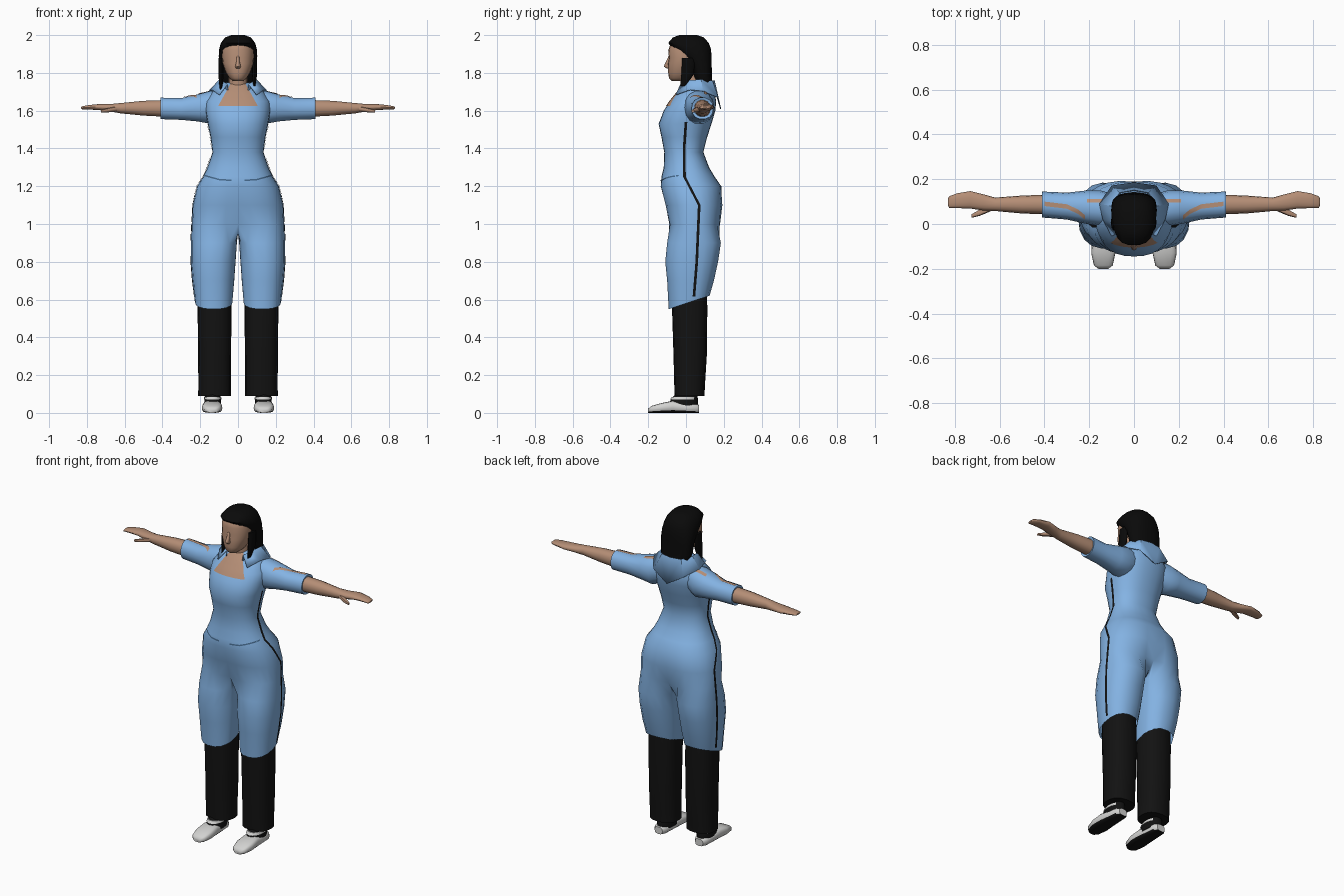
import bpy, bmesh
from math import sin, cos, radians, copysign
from mathutils import Vector
from mathutils.bvhtree import BVHTree

if "Cube" in bpy.data.objects:
    bpy.data.objects.remove(bpy.data.objects["Cube"])


def material(name, rgb):
    m = bpy.data.materials.new(name)
    m.use_nodes = True
    m.diffuse_color = (*rgb, 1)
    bsdf = m.node_tree.nodes["Principled BSDF"]
    bsdf.inputs["Base Color"].default_value = (*rgb, 1)
    bsdf.inputs["Roughness"].default_value = 0.8
    return m


BLUE = material("sky blue cloth", (0.23, 0.45, 0.77))
SEAM = material("dark blue seam", (0.06, 0.14, 0.26))
SKIN = material("skin", (0.46, 0.27, 0.18))
BLACK = material("black cloth", (0.006, 0.006, 0.006))
HAIR = material("black hair", (0.003, 0.003, 0.003))
WHITE = material("shoe white", (0.65, 0.65, 0.64))


def finish(name, bm, mats, mirror=False, angle=50):
    """Turn a bmesh into a shaded object, optionally mirrored across x."""
    bmesh.ops.recalc_face_normals(bm, faces=bm.faces[:])
    me = bpy.data.meshes.new(name)
    bm.to_mesh(me)
    bm.free()
    for m in mats:
        me.materials.append(m)
    me.shade_smooth()
    me.set_sharp_from_angle(angle=radians(angle))
    ob = bpy.data.objects.new(name, me)
    bpy.context.collection.objects.link(ob)
    if mirror:
        mod = ob.modifiers.new("mirror", "MIRROR")
        mod.use_clip = True
        mod.merge_threshold = 0.0005
    return ob


def power(v, p):
    return copysign(abs(v) ** (2 / p), v)


def ring(center, u, v, n=16, p=2.2):
    """Superellipse section spanned by two radius vectors."""
    c, u, v = Vector(center), Vector(u), Vector(v)
    angles = [radians(360 * i / n) for i in range(n)]
    return [c + u * power(cos(a), p) + v * power(sin(a), p) for a in angles]


def skin_rings(rings, caps=True):
    bm = bmesh.new()
    rows = [[bm.verts.new(p) for p in r] for r in rings]
    n = len(rows[0])
    for a, b in zip(rows, rows[1:]):
        for i in range(n):
            j = (i + 1) % n
            bm.faces.new((a[i], a[j], b[j], b[i]))
    if caps:
        bm.faces.new(rows[0])
        bm.faces.new(rows[-1])
    return bm


def upright(name, sections, mat, mirror=False, cx=0, n=16, p=2.2):
    """Stack of sections: z, half width, front y, back y."""
    rings = [ring((cx, (f + b) / 2, z), (w, 0, 0), (0, (b - f) / 2, 0), n, p)
             for z, w, f, b in sections]
    return finish(name, skin_rings(rings), [mat], mirror)


def limb(name, sections, mat, n=14):
    """Sections along x: x, centre y, centre z, radius y, radius z."""
    rings = [ring((x, y, z), (0, ry, 0), (0, 0, rz), n) for x, y, z, ry, rz in sections]
    return finish(name, skin_rings(rings), [mat], True)


# Jumpsuit: half torso running into one leg, mirrored
OUT, INN = 14, 7
torso = [(1.75, .06, .0, .13, 0), (1.70, .135, -.045, .15, 0), (1.65, .17, -.085, .16, 0),
         (1.6, .172, -.118, .155, 0), (1.53, .16, -.145, .135, 0), (1.46, .146, -.13, .112, 0),
         (1.38, .135, -.115, .092, 0), (1.3, .162, -.118, .122, 0), (1.25, .185, -.13, .152, 0),
         (1.2, .217, -.137, .19, .02), (1.1, .24, -.115, .2, .07), (1.0, .245, -.1, .192, .15)]
legs = [(.9, .006, .25, -.1, .185), (.8, .013, .25, -.11, .17),
        (.7, .02, .242, -.1, .148), (.585, .03, .228, -.092, .125)]
rings = []
for z, w, f, b, dent in torso:
    mid, ry, row = (f + b) / 2, (b - f) / 2, []
    for i in range(OUT + 1):
        a = radians(-90 + 180 * i / OUT)
        x = w * power(max(cos(a), 0), 2.3) if 0 < i < OUT else 0
        y = mid + ry * power(sin(a), 2.3) * (1 - dent * (1 - x / w) ** 3)
        row.append(Vector((x, y, z)))
    front, back = row[0], row[-1]
    drop = Vector((0, 0, -.05 if z == 1.0 else 0))
    row += [back.lerp(front, k / (INN + 1)) + drop for k in range(1, INN + 1)]
    rings.append(row)
for z, x0, x1, f, b in legs:
    row = []
    for i in range(OUT + 1 + INN):
        a = -150 + 300 * i / OUT if i <= OUT else 150 + 60 * (i - OUT) / (INN + 1)
        x = (x0 + x1) / 2 + (x1 - x0) / 2 * power(cos(radians(a)), 2.3)
        y = (f + b) / 2 + (b - f) / 2 * power(sin(radians(a)), 2.3)
        tilt = .33 * (y - .017) if z < .6 else 0
        row.append(Vector((x, y, z + tilt)))
    rings.append(row)
bm = skin_rings(rings, caps=False)
bm.verts.ensure_lookup_table()
bm.faces.new(bm.verts[:OUT + 1])
flat = [fc for fc in bm.faces if all(abs(v.co.x) < 1e-4 for v in fc.verts)]
bmesh.ops.delete(bm, geom=flat, context="FACES")
body = finish("jumpsuit", bm, [BLUE], True, 70)

# Sleeves, arms and thumbs
sleeves = limb("sleeves", [
    (.08, .065, 1.635, .065, .07), (.15, .07, 1.617, .08, .088), (.21, .075, 1.615, .075, .074),
    (.3, .08, 1.609, .06, .059), (.41, .087, 1.612, .058, .058), (.405, .087, 1.612, .045, .045)], BLUE)
limb("arms_and_hands", [
    (.39, .087, 1.612, .044, .045), (.5, .087, 1.613, .04, .04), (.62, .088, 1.613, .03, .028),
    (.67, .096, 1.615, .036, .021), (.73, .108, 1.619, .039, .017), (.79, .104, 1.618, .033, .012),
    (.825, .098, 1.615, .026, .008), (.83, .098, 1.615, .018, .004)], SKIN)
limb("thumbs", [(.64, .075, 1.61, .018, .014), (.69, .05, 1.602, .014, .011),
                (.725, .036, 1.597, .008, .007)], SKIN, 8)

# Lower trouser legs
upright("lower_trousers", [(.68, .085, -.07, .11), (.55, .09, -.074, .113), (.3, .087, -.066, .11),
                           (.14, .086, -.062, .1), (.09, .087, -.06, .098)], BLACK, True, .124, p=2.4)

# Shoes with dark soles, ankle openings and straps
shoe = [(-.2, .022, .022), (-.185, .042, .036), (-.13, .054, .052), (-.07, .05, .064),
        (0, .044, .05), (.05, .04, .047), (.07, .026, .042)]
bm = skin_rings([ring((.137, y, h / 2), (w, 0, 0), (0, 0, h / 2), 16, 3.2) for y, w, h in shoe])
bmesh.ops.recalc_face_normals(bm, faces=bm.faces[:])
for fc in bm.faces:
    fc.material_index = 1 if fc.normal.z < -.6 else 0
finish("shoes", bm, [WHITE, BLACK], True)
upright("shoe_openings", [(.03, .046, -.1, .062), (.07, .044, -.08, .064),
                          (.12, .038, -.04, .055)], BLACK, True, .134)
upright("shoe_straps", [(.07, .047, -.085, .06), (.084, .045, -.075, .06)], WHITE, True, .134)

# Neck, head and nose
upright("neck", [(1.66, .062, -.02, .11), (1.72, .05, -.015, .1), (1.82, .05, -.03, .09)], SKIN)
upright("head", [(1.757, .026, -.075, .0), (1.772, .046, -.09, .03), (1.80, .064, -.094, .06),
                 (1.85, .081, -.096, .08), (1.88, .084, -.09, .09), (1.92, .085, -.094, .1),
                 (1.96, .075, -.08, .1), (1.98, .05, -.05, .07)], SKIN, n=20)
upright("nose", [(1.822, .01, -.1, -.08), (1.834, .015, -.118, -.08),
                 (1.86, .009, -.106, -.08), (1.89, .007, -.092, -.08)], SKIN, n=8)

# Hair swept back from the face, with loose side strands
upright("hair", [(2.0, .035, -.035, .06), (1.988, .068, -.07, .095), (1.958, .091, -.096, .122),
                 (1.93, .099, -.07, .132), (1.89, .102, -.02, .137), (1.85, .101, .02, .137),
                 (1.78, .098, .04, .137), (1.74, .09, .06, .14), (1.71, .065, .09, .145)], HAIR, n=18, p=2.5)
for name, x, low in (("right_strand", -.09, 1.69), ("left_strand", .087, 1.73)):
    upright(name, [(1.88, .012, -.02, .05), (1.79, .014, -.025, .04), (low, .005, -.03, 0)],
            HAIR, cx=x, n=8)

# Open collar with a pointed fall at the back
inner = [(.05, -.035, 1.70), (.07, .02, 1.71), (.075, .08, 1.71), (.05, .13, 1.71), (0, .14, 1.71)]
crest = [(.055, -.03, 1.74), (.09, .02, 1.762), (.1, .08, 1.765), (.065, .14, 1.76), (0, .152, 1.76)]
fall = [(.1, -.055, 1.685), (.14, .02, 1.712), (.155, .09, 1.705), (.1, .172, 1.67), (0, .186, 1.61)]
bm = bmesh.new()
rows = [[bm.verts.new(p) for p in r] for r in (inner, crest, fall)]
for a, b in zip(rows, rows[1:]):
    for i in range(len(a) - 1):
        bm.faces.new((a[i], a[i + 1], b[i + 1], b[i]))
collar = finish("collar", bm, [BLUE], True, 35)
collar.modifiers.new("thickness", "SOLIDIFY").thickness = .005

# Thin trims laid onto the cloth by casting rays
bpy.context.view_layer.update()
deps = bpy.context.evaluated_depsgraph_get()
trees = {ob.name: BVHTree.FromObject(ob, deps) for ob in (body, sleeves)}


def decal(name, pairs, direction, mat, targets, mirror=True, cols=2, steps=6):
    """Strip between paired edge points, dropped onto the cloth."""
    d = Vector(direction)
    bm = bmesh.new()
    rows = []
    for (a0, b0), (a1, b1) in zip(pairs, pairs[1:]):
        for s in range(steps + 1):
            a = Vector(a0).lerp(Vector(a1), s / steps)
            b = Vector(b0).lerp(Vector(b1), s / steps)
            row = []
            for c in range(cols + 1):
                start = a.lerp(b, c / cols) - d * 3
                hits = [trees[t].ray_cast(start, d) for t in targets]
                hits = [h for h in hits if h[0] is not None]
                if hits:
                    row.append(bm.verts.new(min(hits, key=lambda h: h[3])[0] - d * .004))
            if len(row) == cols + 1:
                rows.append(row)
    for a, b in zip(rows, rows[1:]):
        for c in range(cols):
            bm.faces.new((a[c], a[c + 1], b[c + 1], b[c]))
    bmesh.ops.remove_doubles(bm, verts=bm.verts[:], dist=1e-5)
    return finish(name, bm, [mat], mirror)


decal("neckline", [((-.105, 0, 1.625), (.105, 0, 1.625)), ((-.04, 0, 1.742), (.04, 0, 1.742))],
      (0, 1, 0), SKIN, ["jumpsuit"], False, 10, 8)
stripe = [(.0, 1.54), (-.01, 1.4), (-.008, 1.25), (.07, 1.1), (.057, .8), (.042, .615)]
decal("side_stripes", [((0, y - .007, z), (0, y + .007, z)) for y, z in stripe],
      (-1, 0, 0), BLACK, ["jumpsuit"])
decal("waist_seam", [((x, 0, z - .004), (x, 0, z + .004)) for x, z in
                     ((.035, 1.232), (.095, 1.234), (.175, 1.256))], (0, 1, 0), SEAM, ["jumpsuit"])
decal("shoulder_slits", [((x, y - .01, 0), (x, y + .01, 0)) for x, y in
                         ((.22, .03), (.25, .055), (.3, .078), (.4, .09))],
      (0, 0, -1), SKIN, ["jumpsuit", "sleeves"])
decal("yoke_slits", [((x, .095, 0), (x, .112, 0)) for x in (.1, .21)],
      (0, 0, -1), SKIN, ["jumpsuit", "sleeves"])
